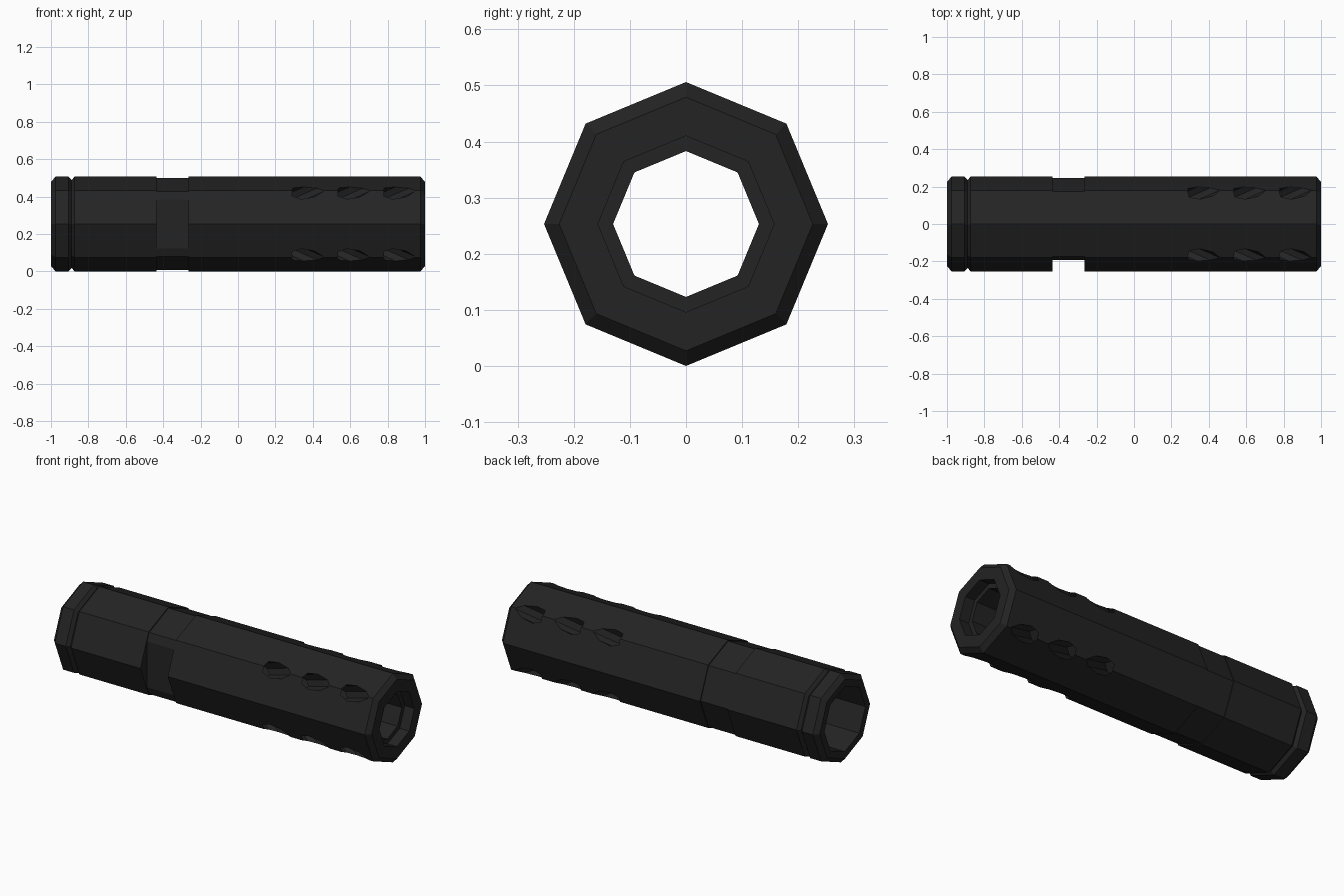
import bpy, bmesh, math
from mathutils import Vector, Matrix

if "Cube" in bpy.data.objects:
    bpy.data.objects.remove(bpy.data.objects["Cube"])

R, CZ, SIDES = 0.253, 0.253, 8

metal = bpy.data.materials.new("matte_black_metal")
metal.diffuse_color = (0.017, 0.017, 0.017, 1)
metal.use_nodes = True
metal.node_tree.nodes["Principled BSDF"].inputs["Base Color"].default_value = metal.diffuse_color


def make_object(name, bm):
    bmesh.ops.recalc_face_normals(bm, faces=bm.faces)
    mesh = bpy.data.meshes.new(name)
    bm.to_mesh(mesh)
    bm.free()
    mesh.materials.append(metal)
    obj = bpy.data.objects.new(name, mesh)
    bpy.context.collection.objects.link(obj)
    return obj


def lathe_x(name, profile):
    """Closed (x, radius) profile turned about the x axis with few sides."""
    bm = bmesh.new()
    rings = []
    for x, r in profile:
        rings.append([bm.verts.new((x, r * math.cos(2 * math.pi * i / SIDES),
                                    CZ + r * math.sin(2 * math.pi * i / SIDES)))
                      for i in range(SIDES)])
    for k, a in enumerate(rings):
        b = rings[(k + 1) % len(rings)]
        for i in range(SIDES):
            j = (i + 1) % SIDES
            bm.faces.new((a[i], a[j], b[j], b[i]))
    return make_object(name, bm)


# Octagonal tube: outer profile left to right, then the stepped bore back
tube = lathe_x("tube_body", [
    (-1, 0.226), (-0.975, R), (-0.907, R), (-0.89, 0.235), (-0.873, R),
    (-0.437, R), (-0.437, 0.247), (-0.265, 0.247), (-0.265, R),
    (0.975, R), (1, 0.226),
    (1, 0.157), (0.94, 0.157), (0.94, 0.13),
    (-0.5, 0.13), (-0.5, 0.185), (-1, 0.185)])

# Slanted vent holes on the four diagonal ridges, plus the flat at the front
bm = bmesh.new()
tilt = math.radians(32)
for q in range(4):
    ang = math.radians(45 + 90 * q)
    radial = Vector((0, math.cos(ang), math.sin(ang)))
    axis = Vector((math.cos(tilt), 0, 0)) + radial * math.sin(tilt)
    for x in (0.375, 0.62, 0.865):
        ridge = Vector((x, 0, CZ)) + radial * R
        rot = axis.to_track_quat('Z', 'Y').to_matrix().to_4x4()
        bmesh.ops.create_cone(bm, cap_ends=True, segments=8,
                              radius1=0.046, radius2=0.046, depth=0.5,
                              matrix=Matrix.Translation(ridge - axis * 0.05) @ rot)
bmesh.ops.create_cube(bm, size=1, matrix=Matrix.Translation((-0.351, -0.293, CZ))
                      @ Matrix.Diagonal((0.172, 0.2, 0.6, 1)))
cutter = make_object("vent_and_flat_cutter", bm)
cutter.hide_render = True

mod = tube.modifiers.new("cuts", 'BOOLEAN')
mod.operation = 'DIFFERENCE'
mod.solver = 'EXACT'
mod.object = cutter
bpy.context.view_layer.objects.active = tube
bpy.ops.object.modifier_apply(modifier=mod.name)
bpy.data.objects.remove(cutter, do_unlink=True)
